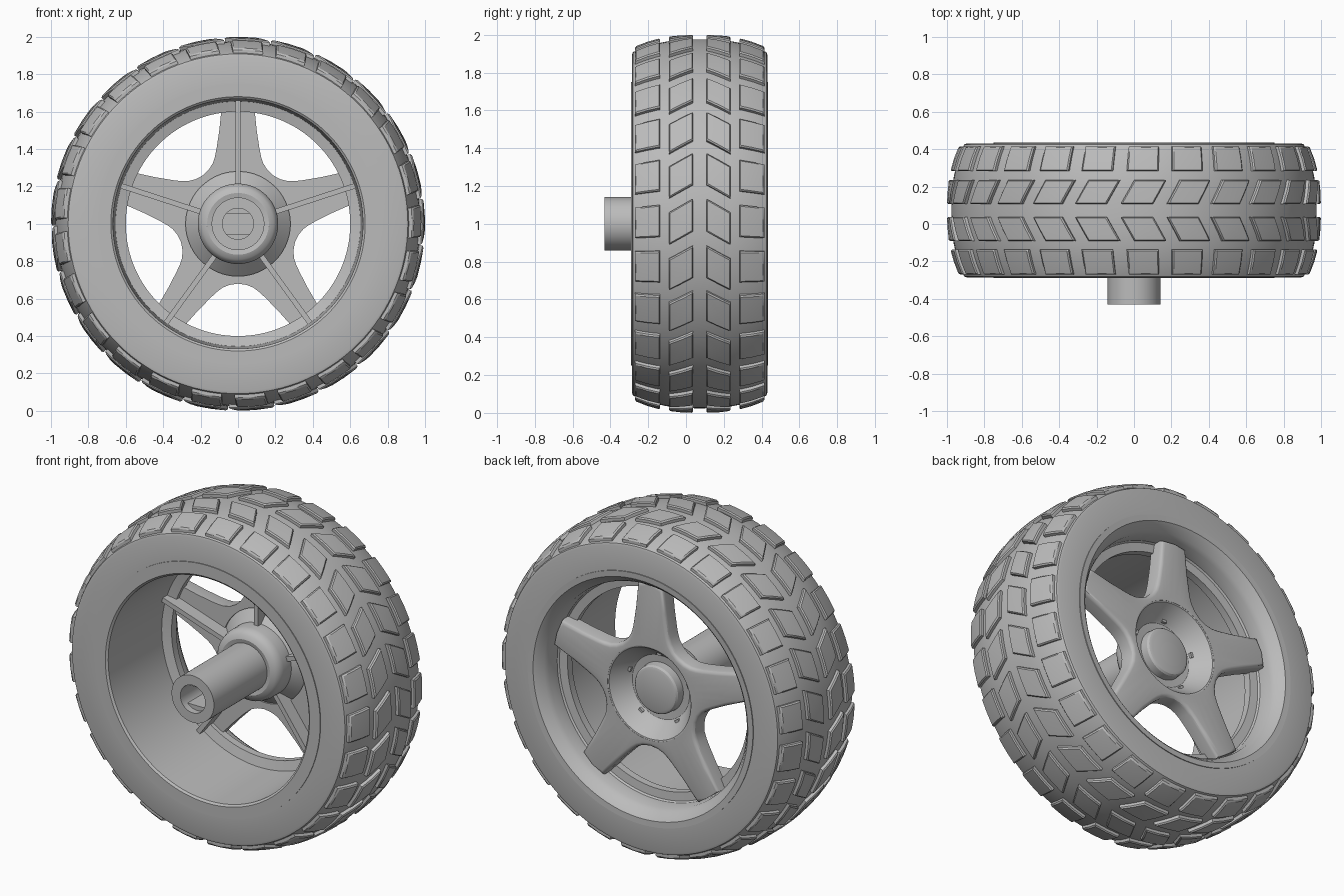
import bpy, bmesh, math
from mathutils import Matrix, Vector

cube = bpy.data.objects.get("Cube")
if cube:
    bpy.data.objects.remove(cube, do_unlink=True)

grey = bpy.data.materials.new("plain grey")
grey.use_nodes = True
GREY = (0.5, 0.5, 0.5, 1)
grey.diffuse_color = GREY
grey.node_tree.nodes["Principled BSDF"].inputs["Base Color"].default_value = GREY

MID = 0.0725    # middle of the tyre along the axle
HALF = 0.3575   # half the tyre width


def polar(r, angle, y):
    """Point around the axle; angle runs from the top towards +x."""
    return Vector((r * math.sin(angle), y, 1 + r * math.cos(angle)))


def finish(name, bm):
    bmesh.ops.remove_doubles(bm, verts=bm.verts, dist=1e-5)
    bmesh.ops.recalc_face_normals(bm, faces=bm.faces)
    mesh = bpy.data.meshes.new(name)
    bm.to_mesh(mesh)
    bm.free()
    obj = bpy.data.objects.new(name, mesh)
    bpy.context.collection.objects.link(obj)
    mesh.materials.append(grey)
    bpy.ops.object.select_all(action='DESELECT')
    obj.select_set(True)
    bpy.context.view_layer.objects.active = obj
    bpy.ops.object.shade_smooth_by_angle(angle=math.radians(30))
    return obj


def lathe(name, profile, closed=True, segments=120):
    """Spin a (radius, y) profile around the axle."""
    bm = bmesh.new()
    rings = [[bm.verts.new(polar(r, math.tau * s / segments, y)) for r, y in profile]
             for s in range(segments)]
    n = len(profile)
    for s in range(segments):
        a, b = rings[s], rings[(s + 1) % segments]
        for i in range(n if closed else n - 1):
            j = (i + 1) % n
            bm.faces.new((a[i], a[j], b[j], b[i]))
    return finish(name, bm)


def crown(y):
    """Radius of the tyre surface between the tread blocks."""
    return 0.976 - 0.07 * min(1, abs(y - MID) / HALF) ** 2.5


# Tyre: crowned tread surface with rounded shoulders and flat sidewalls
half = [(crown(MID + HALF * t), HALF * t) for t in (0, .2, .35, .5, .65, .8, .9, .96)]
half += [(0.908, 0.353), (0.895, HALF), (0.74, HALF)]
tyre = [(r, MID + d) for r, d in half] + [(r, MID - d) for r, d in reversed(half[1:])]
lathe("tyre", tyre)

# Tread blocks: two straight outer rows and two slanted inner rows
STEP = [(0, -.012), (0, .017), (.045, .024), (.5, .024), (.955, .024), (1, .017), (1, -.012)]


def tread_row(name, y0, y1, skew):
    bm = bmesh.new()
    width = math.radians(10)
    for k in range(25):
        centre = math.radians(3 + 14.4 * k)
        grid = []
        for u, hu in STEP:
            row = []
            for v, hv in STEP:
                y = y0 + (y1 - y0) * v
                angle = centre + (u - .5) * width + math.radians(skew) * (v - .5)
                row.append(bm.verts.new(polar(crown(y) + min(hu, hv), angle, y)))
            grid.append(row)
        for i in range(len(STEP) - 1):
            for j in range(len(STEP) - 1):
                bm.faces.new((grid[i][j], grid[i + 1][j], grid[i + 1][j + 1], grid[i][j + 1]))
    bmesh.ops.dissolve_degenerate(bm, dist=1e-5, edges=bm.edges)
    finish(name, bm)


for side, label in ((-1, "front"), (1, "back")):
    for row, near, far, skew in (("inner", 0.035, 0.163, 4.2), ("outer", 0.21, 0.342, 0.6)):
        tread_row(f"{label}_{row}_tread_blocks", MID + side * near, MID + side * far, skew)

# Rim: barrel with front lip, back ledge and flared back lip
lathe("rim", [(.75, -.29), (.68, -.29), (.668, -.28), (.655, .21), (.60, .225), (.60, .27),
              (.65, .275), (.658, .285), (.662, .36), (.675, .385), (.70, .42), (.715, .433),
              (.75, .435)])

# Hub: hollow axle, rounded collar, cone and the dished back with its cap
lathe("hub", [(0, -.1), (.083, -.1), (.083, -.43), (.141, -.43), (.141, .075), (.165, .07),
              (.19, .08), (.208, .1), (.215, .13), (.215, .2), (.29, .27), (.292, .33),
              (.285, .345), (.272, .342), (.205, .25), (.19, .238), (.147, .235), (.143, .28),
              (.135, .29), (.12, .295), (0, .297)], closed=False, segments=80)

# Two flats inside the axle bore
for sign, label in ((1, "upper"), (-1, "lower")):
    bm = bmesh.new()
    reach = math.acos(0.055 / 0.084)
    arc = [polar(0.084, reach * (i / 6 - 1), 0) for i in range(13)]
    ends = []
    for y in (-.39, -.1):
        ends.append([bm.verts.new((p.x, y, 1 + sign * (p.z - 1))) for p in arc])
        bm.faces.new(ends[-1])
    for i in range(13):
        j = (i + 1) % 13
        bm.faces.new((ends[0][i], ends[0][j], ends[1][j], ends[1][i]))
    finish(f"{label}_bore_flat", bm)

# Five-spoke star: half a spoke as (sideways, outward), mirrored and repeated
edge = [(.085, .65), (.1, .5), (.115, .4), (.123, .36), (.134, .325), (.156, .29)]
valley = (.32 * math.sin(math.pi / 5), .32 * math.cos(math.pi / 5))
spoke = [(-x, z) for x, z in reversed(edge)] + [(0, .65)] + edge + [valley]
outline = []
for k in range(5):
    for x, z in spoke:
        outline.append((math.hypot(x, z), math.atan2(x, z) + math.tau * k / 5))
bm = bmesh.new()
loops = [[bm.verts.new(polar(fixed or r, a, y)) for r, a in outline]
         for fixed, y in ((.28, .25), (None, .25), (None, .345), (.28, .345))]
count = len(outline)
for a, b in zip(loops, loops[1:] + loops[:1]):
    for i in range(count):
        j = (i + 1) % count
        bm.faces.new((a[i], a[j], b[j], b[i]))
rim_edges = [bm.edges.get((loops[2][i], loops[2][(i + 1) % count])) for i in range(count)]
bmesh.ops.bevel(bm, geom=rim_edges, offset=0.022, segments=3, profile=0.5, affect='EDGES')
finish("star_spokes", bm)

# Stiffening ribs along the front of the spokes
bm = bmesh.new()
for k in range(5):
    turn = Matrix.Translation((0, 0, 1)) @ Matrix.Rotation(math.tau * k / 5, 4, 'Y')
    bmesh.ops.create_cube(bm, size=1, matrix=turn @ Matrix.Translation((0, .215, .43))
                          @ Matrix.Diagonal((.028, .09, .465, 1)))
finish("spoke_ribs", bm)
